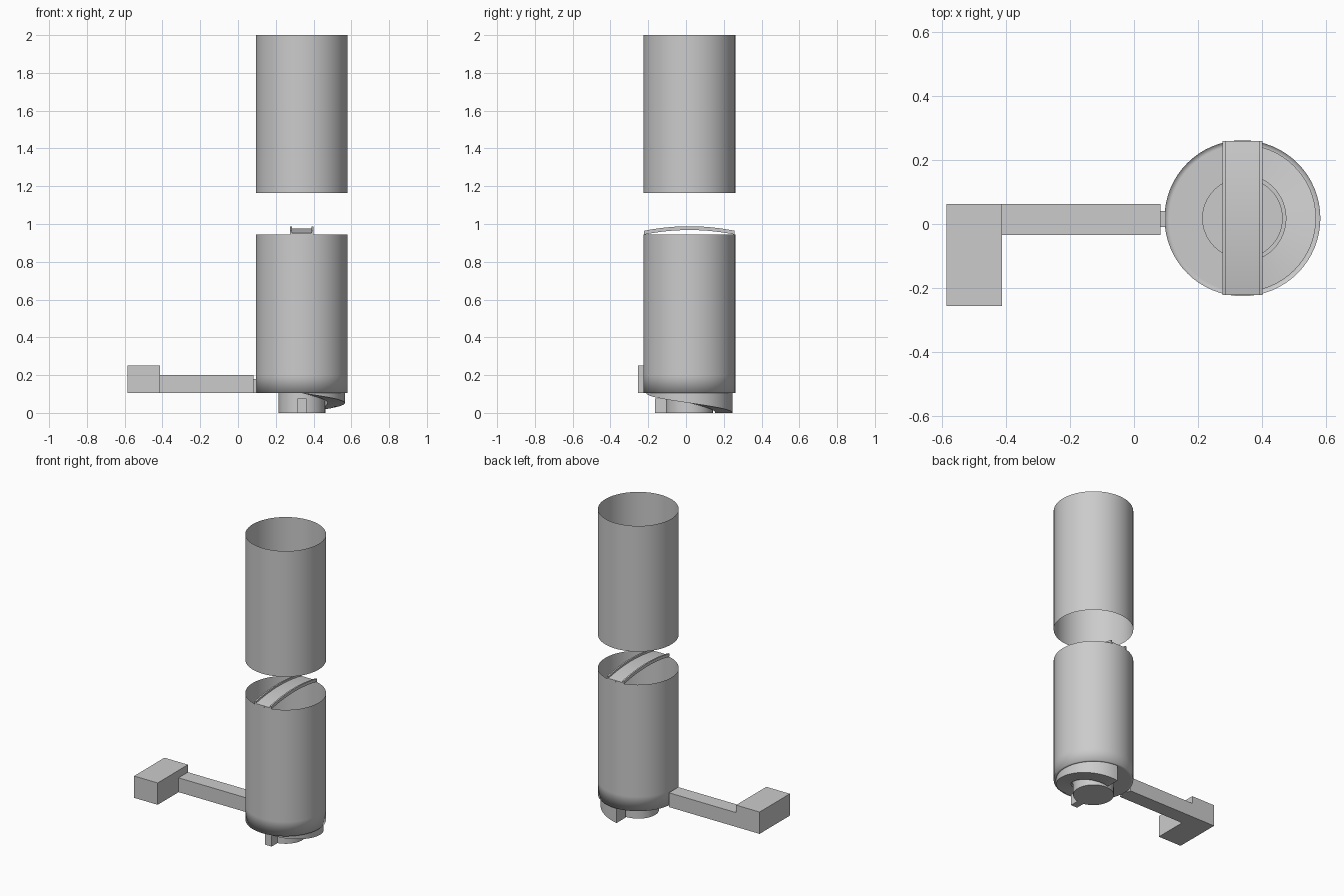
import bpy, bmesh, math

cube = bpy.data.objects.get("Cube")
if cube:
    bpy.data.objects.remove(cube, do_unlink=True)

grey = bpy.data.materials.new("plain_grey")
grey.use_nodes = True
colour = (0.6, 0.6, 0.6, 1)
grey.diffuse_color = colour
grey.node_tree.nodes["Principled BSDF"].inputs["Base Color"].default_value = colour

CX, CY = 0.338, 0.018      # axis of the vessel
R = 0.243                  # vessel radius
FLOOR = 0.105              # underside of the vessel
DRUM_R = 0.124
RAMP_IN, RAMP_OUT = 0.137, 0.228
SEG = 64


def finish(name, bm, smooth=None):
    mesh = bpy.data.meshes.new(name)
    bm.to_mesh(mesh)
    bm.free()
    mesh.materials.append(grey)
    obj = bpy.data.objects.new(name, mesh)
    bpy.context.collection.objects.link(obj)
    if smooth:
        bpy.ops.object.select_all(action="DESELECT")
        obj.select_set(True)
        bpy.context.view_layer.objects.active = obj
        bpy.ops.object.shade_smooth_by_angle(angle=math.radians(smooth))
    return obj


def sweep(bm, section, a0, a1, steps):
    """Sweep section(t) -> [(r, z)] round the vessel axis; return the rings."""
    rings = []
    for i in range(steps + 1):
        t = i / steps
        a = a0 + (a1 - a0) * t
        rings.append([bm.verts.new((CX + r * math.cos(a), CY + r * math.sin(a), z))
                      for r, z in section(t)])
    for p, q in zip(rings, rings[1:]):
        for j in range(len(p) - 1):
            bm.faces.new((p[j], p[j + 1], q[j + 1], q[j]))
    return rings


def revolve(name, profile, smooth=30):
    bm = bmesh.new()
    sweep(bm, lambda t: profile, 0, 2 * math.pi, SEG)
    bmesh.ops.remove_doubles(bm, verts=bm.verts, dist=1e-5)
    return finish(name, bm, smooth)


def box(name, x0, x1, y0, y1, z0, z1):
    bm = bmesh.new()
    bmesh.ops.create_cube(bm, size=1)
    for v in bm.verts:
        v.co = (x1 if v.co.x > 0 else x0, y1 if v.co.y > 0 else y0, z1 if v.co.z > 0 else z0)
    return finish(name, bm)


# Open sleeve floating above, and the vessel with its soft lower rim
revolve("upper_sleeve", [(R, 2.0), (R, 1.165)])
revolve("vessel_wall", [(R, 0.945), (R, 0.2), (R, FLOOR), (RAMP_OUT, FLOOR)], 100)

# Floor collar round the drum, and the shallow drum below it
revolve("floor_collar", [(RAMP_IN, FLOOR), (DRUM_R, FLOOR)])
revolve("drum", [(DRUM_R, FLOOR), (DRUM_R, 0), (0, 0)])

# Flat floor on the closed half
bm = bmesh.new()
sweep(bm, lambda t: [(RAMP_OUT, FLOOR), (RAMP_IN, FLOOR)], math.pi / 2, 1.5 * math.pi, SEG // 2)
finish("vessel_floor", bm)

# Spiral chute that drops from the front round to the back, closed at its deep end
bm = bmesh.new()


def chute(t):
    z = FLOOR * (1 - t) - 0.0005 * (1 - t)
    return [(RAMP_OUT, FLOOR), (RAMP_OUT, z), (RAMP_IN, z), (RAMP_IN, FLOOR)]


rings = sweep(bm, chute, -math.pi / 2, math.pi / 2, SEG // 2)
bm.faces.new(rings[-1])
finish("spiral_chute", bm, 30)

# Small tab on the front of the drum
box("drum_tab", 0.315, 0.363, -0.165, -0.1, 0, 0.075)


# Arched channel bridging the mouth: a thin bed and two side rails
def arch(name, x0, x1, low, high, half=0.24, sag=0.024, steps=20):
    bm = bmesh.new()
    rings = []
    for i in range(steps + 1):
        u = 2 * i / steps - 1
        drop = sag * u * u
        rings.append([bm.verts.new((x, CY + half * u, z - drop))
                      for x, z in ((x0, low), (x1, low), (x1, high), (x0, high))])
    for p, q in zip(rings, rings[1:]):
        for j in range(4):
            k = (j + 1) % 4
            bm.faces.new((p[j], p[k], q[k], q[j]))
    bm.faces.new(rings[0][::-1])
    bm.faces.new(rings[-1])
    bmesh.ops.recalc_face_normals(bm, faces=bm.faces)
    finish(name, bm, 30)


arch("channel_bed", 0.286, 0.39, 0.968, 0.976)
arch("channel_rail_right", 0.276, 0.286, 0.968, 0.988)
arch("channel_rail_left", 0.39, 0.4, 0.968, 0.988)

# Side arm with its joint and end block
box("arm_joint", 0.08, 0.1, -0.01, 0.04, FLOOR, 0.18)
box("arm", -0.412, 0.082, -0.035, 0.063, FLOOR, 0.2)
box("arm_end_block", -0.585, -0.412, -0.255, 0.063, FLOOR, 0.25)
